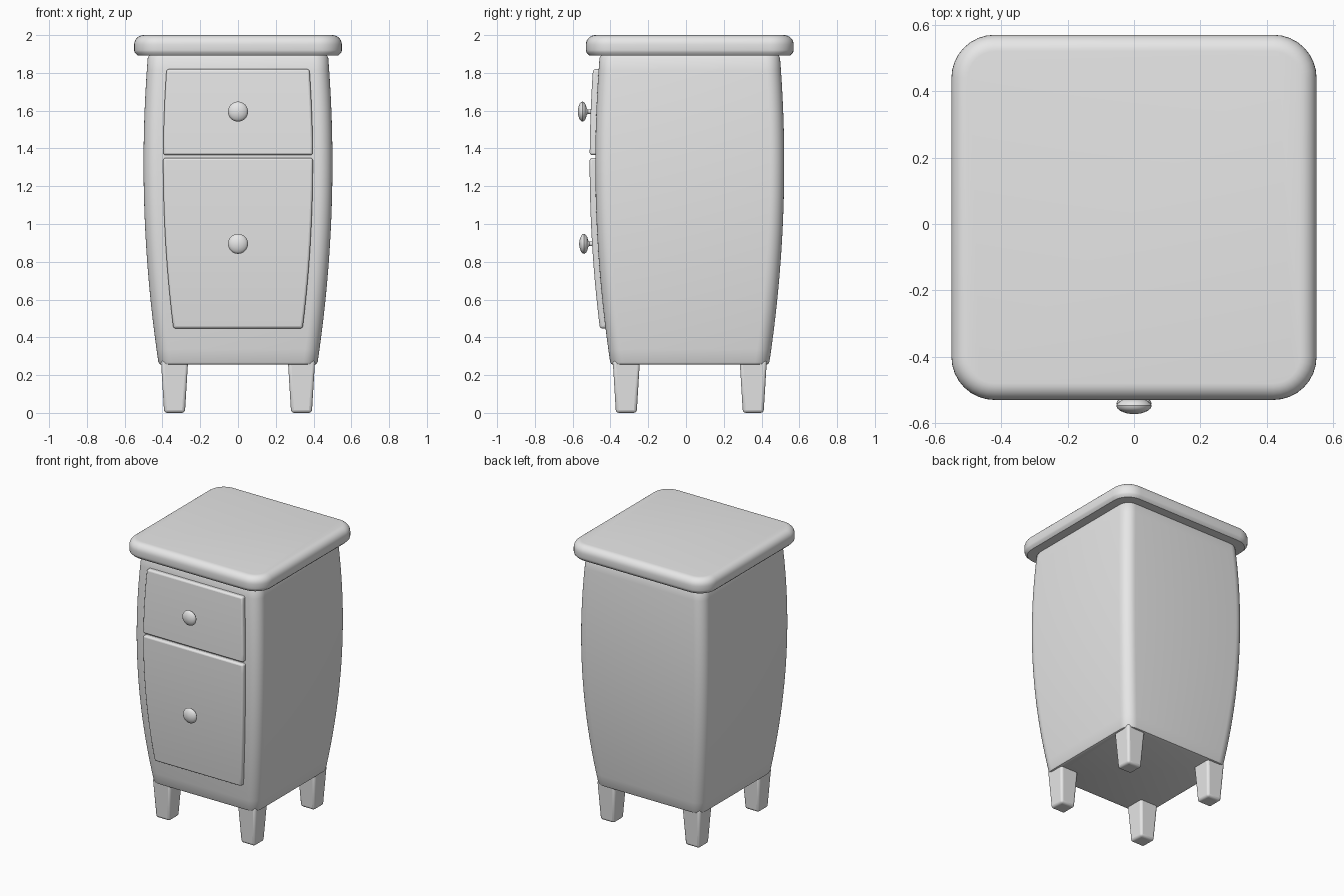
import bpy, bmesh, math
from mathutils import Matrix

if "Cube" in bpy.data.objects:
    bpy.data.objects.remove(bpy.data.objects["Cube"])

CY = 0.02  # depth centre of the cabinet, the knobs stick out in front

grey = bpy.data.materials.new("grey")
grey.diffuse_color = (0.8, 0.8, 0.8, 1)
grey.use_nodes = True
grey.node_tree.nodes["Principled BSDF"].inputs["Base Color"].default_value = grey.diffuse_color


def half_width(z):
    """Bulging outline of the cabinet."""
    return 0.5 - 0.071 * (z - 1.32) ** 2


def loft(name, rings, bevel=0.0, segments=3):
    """Skin a stack of closed rings and cap both ends."""
    bm = bmesh.new()
    rows = [[bm.verts.new(p) for p in ring] for ring in rings]
    n = len(rows[0])
    for a, b in zip(rows, rows[1:]):
        for i in range(n):
            j = (i + 1) % n
            bm.faces.new((a[i], a[j], b[j], b[i]))
    bm.faces.new(rows[0][::-1])
    bm.faces.new(rows[-1])
    bmesh.ops.recalc_face_normals(bm, faces=bm.faces)
    mesh = bpy.data.meshes.new(name)
    bm.to_mesh(mesh)
    bm.free()
    mesh.materials.append(grey)
    ob = bpy.data.objects.new(name, mesh)
    bpy.context.collection.objects.link(ob)
    if bevel:
        mod = ob.modifiers.new("soft_edges", 'BEVEL')
        mod.width, mod.segments = bevel, segments
        mod.limit_method, mod.angle_limit = 'ANGLE', math.radians(40)
    bpy.ops.object.select_all(action='DESELECT')
    ob.select_set(True)
    bpy.context.view_layer.objects.active = ob
    bpy.ops.object.shade_smooth_by_angle(angle=math.radians(35))
    return ob


def rounded_square(h, r, z, steps=8):
    pts = []
    for q, (sx, sy) in enumerate(((1, 1), (-1, 1), (-1, -1), (1, -1))):
        for k in range(steps + 1):
            a = math.pi / 2 * (q + k / steps)
            pts.append((sx * (h - r) + r * math.cos(a),
                        CY + sy * (h - r) + r * math.sin(a), z))
    return pts


def rectangle(x0, x1, y0, y1, z):
    return [(x0, y0, z), (x1, y0, z), (x1, y1, z), (x0, y1, z)]


def span(a, b, n):
    return [a + (b - a) * i / n for i in range(n + 1)]


# Bulging body with rounded upright corners and a softened bottom edge
rings = [rounded_square(0.405, 0.06, 0.255), rounded_square(0.416, 0.07, 0.259)]
rings += [rounded_square(half_width(z), 0.075, z) for z in span(0.27, 1.88, 24)]
rings += [rounded_square(0.472, 0.072, 1.89), rounded_square(0.462, 0.07, 1.9)]
loft("cabinet_body", rings)

# Table top: small chamfer below, round edge above
rings = [rounded_square(0.532, 0.115, 1.893), rounded_square(0.547, 0.128, 1.908),
         rounded_square(0.55, 0.13, 1.92)]
for a in span(0, math.pi / 2, 7):
    inset = 0.05 * (1 - math.cos(a))
    rings.append(rounded_square(0.55 - inset, 0.13 - inset, 1.95 + 0.05 * math.sin(a)))
loft("table_top", rings)

# Drawer fronts following the bulge
for name, z0, z1, rows in (("upper_drawer", 1.365, 1.82, 8), ("lower_drawer", 0.447, 1.35, 14)):
    loft(name, [rectangle(-half_width(z) + 0.104, half_width(z) - 0.104,
                          CY - half_width(z) - 0.03, CY - half_width(z) + 0.03, z)
                for z in span(z0, z1, rows)], bevel=0.012)

# Turned knobs: radius and distance in front of the drawer
profile = [(0.013, -0.01), (0.012, 0.015), (0.017, 0.021), (0.034, 0.025), (0.047, 0.032),
           (0.053, 0.042), (0.051, 0.05), (0.042, 0.058), (0.025, 0.065), (0.008, 0.068)]
for name, z in (("upper_knob", 1.595), ("lower_knob", 0.895)):
    front = CY - half_width(z) - 0.03
    loft(name, [[(r * math.cos(a), front - d, z + r * math.sin(a))
                 for a in (2 * math.pi * i / 32 for i in range(32))] for r, d in profile])

# Four tapered legs
for sx, side in ((-1, "left"), (1, "right")):
    for sy, end in ((-1, "front"), (1, "back")):
        loft(f"{end}_{side}_leg",
             [rectangle(sx * (0.336 - h), sx * (0.336 + h),
                        CY + sy * (0.336 - h), CY + sy * (0.336 + h), z)
              for h, z in ((0.055, 0.0), (0.072, 0.28))], bevel=0.016)
